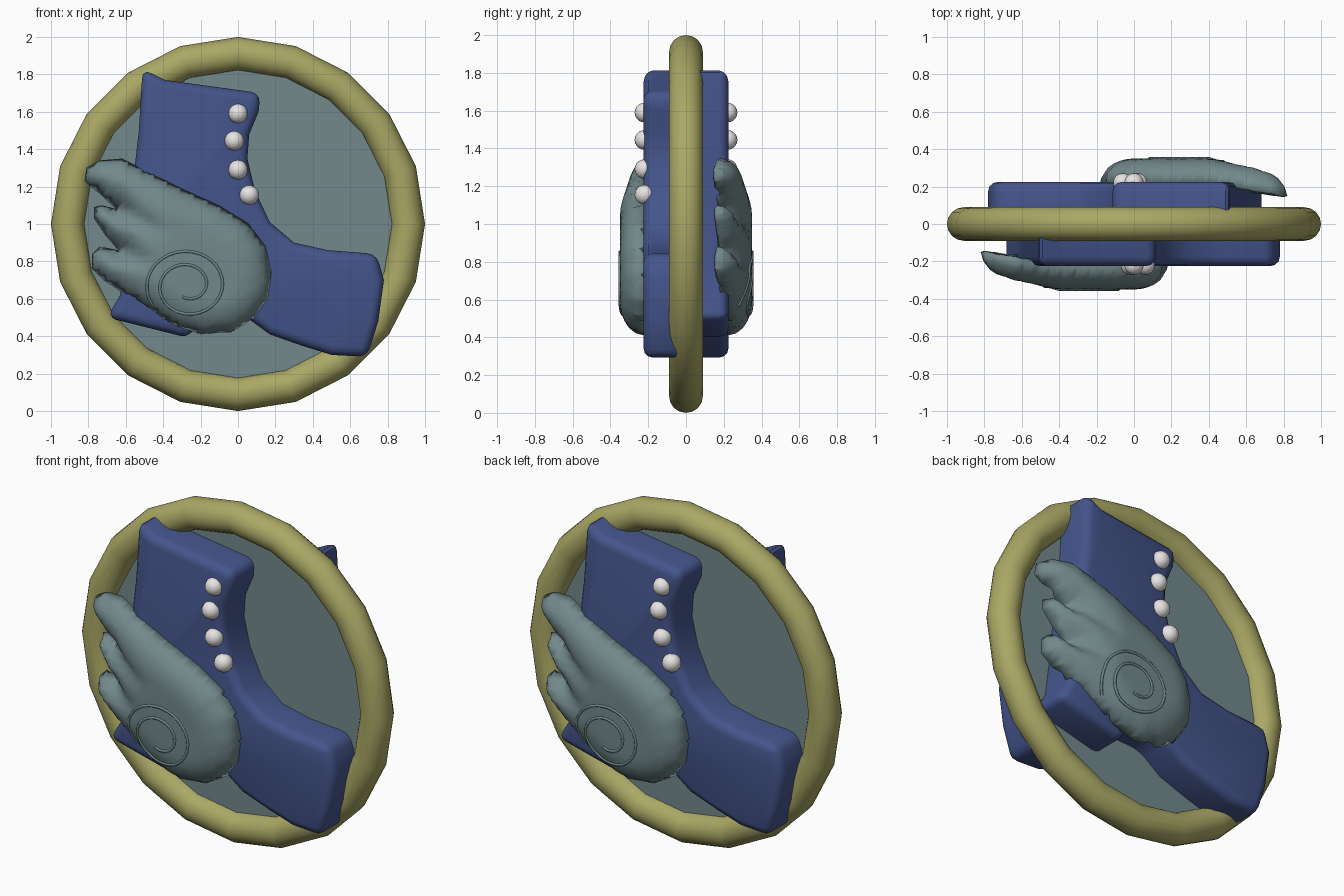
import bpy
import bmesh
import math
from mathutils import Vector

cube = bpy.data.objects.get("Cube")
if cube:
    bpy.data.objects.remove(cube, do_unlink=True)


def make_material(name, rgb):
    mat = bpy.data.materials.new(name)
    mat.use_nodes = True
    color = (*rgb, 1.0)
    mat.diffuse_color = color
    mat.node_tree.nodes["Principled BSDF"].inputs["Base Color"].default_value = color
    return mat


gold = make_material("olive gold", (0.40, 0.39, 0.13))
teal = make_material("grey teal", (0.17, 0.25, 0.26))
blue = make_material("deep blue", (0.058, 0.09, 0.26))
pearl = make_material("pearl white", (0.80, 0.78, 0.77))


def add_object(name, bm, mat, angle=40):
    """Turn a bmesh into a smooth shaded object."""
    mesh = bpy.data.meshes.new(name)
    bm.to_mesh(mesh)
    bm.free()
    mesh.materials.append(mat)
    mesh.shade_smooth()
    mesh.set_sharp_from_angle(angle=math.radians(angle))
    obj = bpy.data.objects.new(name, mesh)
    bpy.context.collection.objects.link(obj)
    return obj


def copy_to_back(obj):
    """Repeat a front part on the back by a half turn about z."""
    twin = obj.copy()
    twin.name = "back_" + obj.name
    obj.name = "front_" + obj.name
    x, y, z = obj.location
    twin.location = (-x, -y, z)
    twin.rotation_euler.z = math.pi
    bpy.context.collection.objects.link(twin)


def outline_face(bm, points, y):
    """Face from (x, z) points, turned towards the front."""
    face = bm.faces.new([bm.verts.new((x, y, z)) for x, z in points])
    face.normal_update()
    if face.normal.y > 0:
        face.normal_flip()
    return face


# Medallion: round rim and thin backing disc
bpy.ops.mesh.primitive_torus_add(major_segments=20, minor_segments=16, major_radius=0.91,
                                 minor_radius=0.09, location=(0, 0, 1),
                                 rotation=(math.pi / 2, 0, 0))
rim = bpy.context.object
rim.name = "rim"
rim.data.materials.append(gold)
rim.data.shade_smooth()

bpy.ops.mesh.primitive_cylinder_add(vertices=20, radius=0.9, depth=0.03, location=(0, 0, 1),
                                    rotation=(math.pi / 2, 0, 0))
disc = bpy.context.object
disc.name = "disc"
disc.data.materials.append(teal)

# Boot: extruded side profile with rounded edges
boot_profile = [
    (-0.51, 1.83), (-0.39, 1.77), (0.12, 1.70), (0.11, 1.60), (0.06, 1.48), (0.05, 1.35),
    (0.09, 1.18), (0.17, 1.01), (0.30, 0.90), (0.48, 0.86), (0.74, 0.84), (0.78, 0.70),
    (0.75, 0.48), (0.69, 0.29), (0.50, 0.30), (0.34, 0.35), (0.17, 0.41), (0.02, 0.52),
    (-0.19, 0.53), (-0.26, 0.39), (-0.70, 0.50), (-0.63, 0.62), (-0.60, 0.85),
    (-0.57, 1.15), (-0.53, 1.50),
]
bm = bmesh.new()
front = outline_face(bm, boot_profile, -0.225)
side = bmesh.ops.extrude_face_region(bm, geom=[front], use_keep_orig=True)
for v in side["geom"]:
    if isinstance(v, bmesh.types.BMVert):
        v.co.y = -0.01
bmesh.ops.recalc_face_normals(bm, faces=bm.faces)
sharp = [e for e in bm.edges
         if e.calc_face_angle(0) > math.radians(30) and min(v.co.y for v in e.verts) < -0.1]
bmesh.ops.bevel(bm, geom=sharp, offset=0.05, segments=3, profile=0.5,
                affect='EDGES', clamp_overlap=True)
copy_to_back(add_object("boot", bm, blue))

# Wing: domed outline with three feather tips
wing_outline = [
    (-0.82, 1.23), (-0.81, 1.30), (-0.74, 1.34), (-0.62, 1.35), (-0.50, 1.29), (-0.30, 1.19),
    (-0.10, 1.10), (0.06, 1.00), (0.15, 0.88), (0.18, 0.74), (0.16, 0.60), (0.08, 0.49),
    (-0.04, 0.42), (-0.20, 0.41), (-0.35, 0.46), (-0.48, 0.55), (-0.60, 0.62), (-0.72, 0.70),
    (-0.78, 0.76), (-0.78, 0.84), (-0.74, 0.88), (-0.64, 0.86), (-0.71, 0.94), (-0.77, 1.03),
    (-0.77, 1.09), (-0.73, 1.10), (-0.65, 1.08), (-0.73, 1.15),
]
grooves = [((-0.65, 1.08), (-0.36, 0.93)), ((-0.64, 0.86), (-0.42, 0.76))]


def segment_distance(p, a, b):
    """Distance from p to segment ab, and the position along it."""
    p, a, b = Vector(p), Vector(a), Vector(b)
    t = max(0, min(1, (p - a).dot(b - a) / (b - a).length_squared))
    return (p - a.lerp(b, t)).length, t


def wing_y(x, z):
    """Depth of the wing surface: dome from the edge, with feather grooves."""
    edges = zip(wing_outline, wing_outline[1:] + wing_outline[:1])
    d = min(segment_distance((x, z), a, b)[0] for a, b in edges)
    rise = 0.13 * math.sqrt(1 - (1 - min(d / 0.18, 1)) ** 2)
    for a, b in grooves:
        gap, t = segment_distance((x, z), a, b)
        rise -= 0.5 * rise * max(0, 1 - gap / 0.07) * (1 - t)
    base = -0.22 + 0.07 * max(0, (-x - 0.4) / 0.42)
    return base - rise


bm = bmesh.new()
outline_face(bm, wing_outline, 0)
bmesh.ops.triangulate(bm, faces=bm.faces)
step = 0.035
for i in range(-30, 45):
    for axis in (Vector((1, 0, 0)), Vector((0, 0, 1))):
        bmesh.ops.bisect_plane(bm, geom=bm.verts[:] + bm.edges[:] + bm.faces[:],
                               plane_co=axis * i * step, plane_no=axis, dist=0.0001)
bmesh.ops.remove_doubles(bm, verts=bm.verts, dist=0.006)
for v in bm.verts:
    v.co.y = wing_y(v.co.x, v.co.z)
wing = add_object("wing", bm, teal, 80)
shell = wing.modifiers.new("thickness", 'SOLIDIFY')
shell.thickness = 0.025
shell.offset = -1
copy_to_back(wing)

# Swirl: raised bead spiralling over the wing
curve = bpy.data.curves.new("swirl", 'CURVE')
curve.dimensions = '3D'
curve.bevel_depth = 0.008
curve.bevel_resolution = 1
curve.materials.append(teal)
count = 60
spline = curve.splines.new('POLY')
spline.points.add(count - 1)
for i, point in enumerate(spline.points):
    t = i / (count - 1)
    radius = 0.22 - 0.15 * t ** 1.3
    angle = math.radians(212) - t * math.pi * 3.8
    x = -0.27 + radius * math.cos(angle)
    z = 0.67 + 0.9 * radius * math.sin(angle)
    point.co = (x, wing_y(x, z), z, 1)
swirl = bpy.data.objects.new("swirl", curve)
bpy.context.collection.objects.link(swirl)
copy_to_back(swirl)

# Buttons down the front of the boot
for i, (x, z) in enumerate([(0, 1.59), (-0.02, 1.445), (0, 1.29), (0.06, 1.155)]):
    bm = bmesh.new()
    bmesh.ops.create_uvsphere(bm, u_segments=16, v_segments=10, radius=0.052)
    button = add_object("button_" + str(i + 1), bm, pearl, 60)
    button.location = (x, -0.22, z)
    copy_to_back(button)
